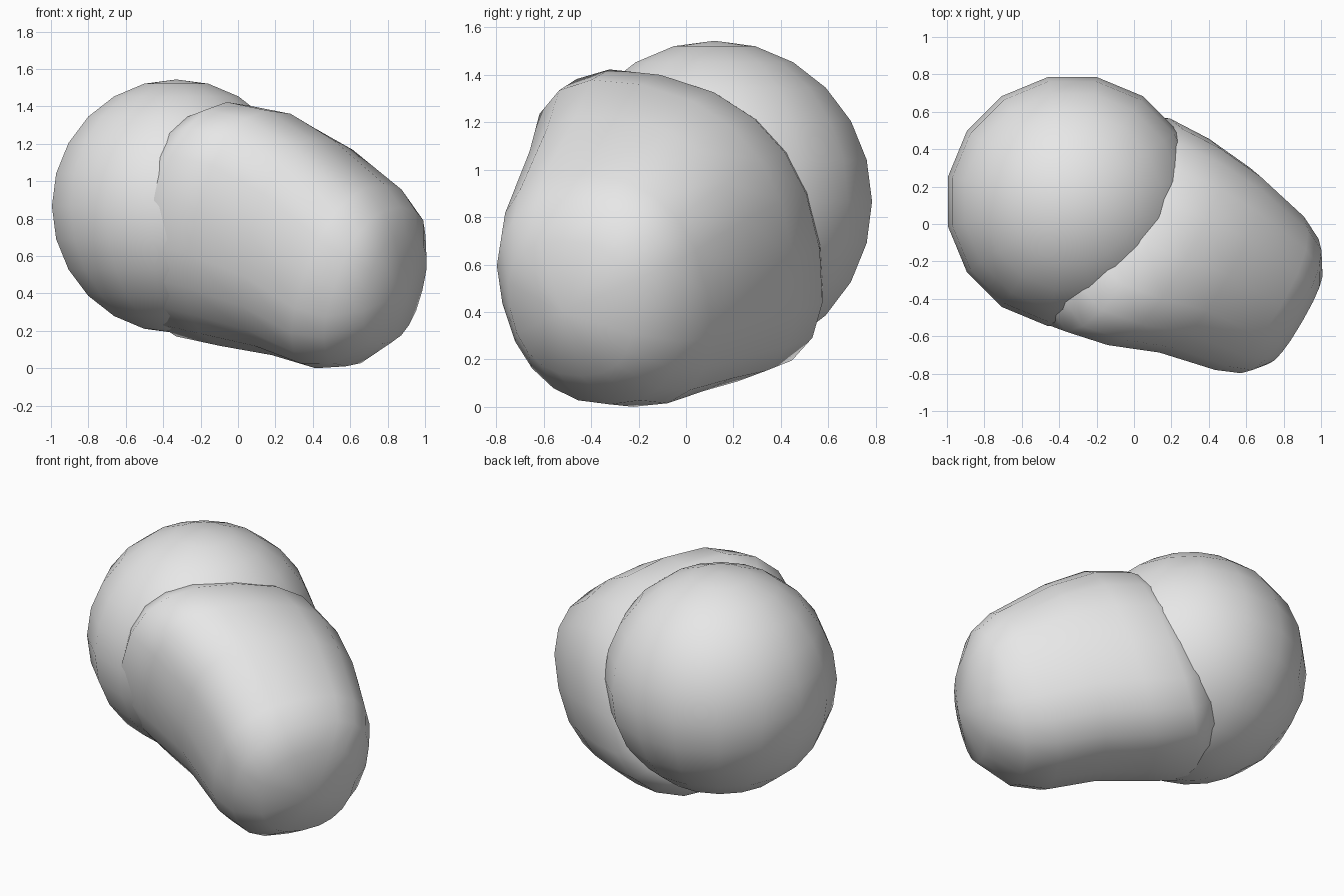
import bpy, bmesh
from math import cos, sin, pi
from mathutils import Matrix, Vector

default = bpy.data.objects.get("Cube")
if default:
    bpy.data.objects.remove(default)

grey = bpy.data.materials.new("plain grey")
grey.use_nodes = True
grey.diffuse_color = (0.8, 0.8, 0.8, 1)
grey.node_tree.nodes["Principled BSDF"].inputs["Base Color"].default_value = (0.8, 0.8, 0.8, 1)


def make_object(name, bm):
    bmesh.ops.recalc_face_normals(bm, faces=bm.faces)
    mesh = bpy.data.meshes.new(name)
    bm.to_mesh(mesh)
    bm.free()
    mesh.materials.append(grey)
    mesh.shade_smooth()
    obj = bpy.data.objects.new(name, mesh)
    bpy.context.collection.objects.link(obj)
    return obj


def power(value, exponent):
    return (1 if value >= 0 else -1) * abs(value) ** exponent


# Round ball at the rear
bm = bmesh.new()
bmesh.ops.create_uvsphere(bm, u_segments=16, v_segments=12, radius=0.678)
bmesh.ops.rotate(bm, verts=bm.verts, matrix=Matrix.Rotation(pi / 16, 3, 'Z'))
bmesh.ops.translate(bm, verts=bm.verts, vec=(-0.33, 0.12, 0.866))
make_object("rear_ball", bm)

# Blunt snout: rounded, slightly rolled sections swept forward and down
forward = Vector((0.866, -0.5, 0))
side = Vector((0.5, 0.866, 0))
up = Vector((0, 0, 1))
# (top reach, top z), (bottom reach, bottom z), half width, side shift, roll
sections = [
    ((-0.10, 1.34), (-0.48, 0.30), 0.54, -0.05, 0.19),
    ((0.12, 1.40), (-0.35, 0.17), 0.64, -0.055, 0.19),
    ((0.34, 1.36), (-0.10, 0.12), 0.62, -0.025, 0.18),
    ((0.58, 1.22), (0.20, 0.07), 0.555, 0.015, 0.13),
    ((0.90, 0.98), (0.47, 0.00), 0.485, 0.015, 0.03),
    ((1.00, 0.86), (0.66, 0.01), 0.425, 0.01, 0.00),
    ((1.04, 0.70), (0.89, 0.13), 0.30, 0.00, 0.00),
]
SIDES = 20
ROUNDNESS = 2 / 2.4
TOP_HEAVY = 0.06
bm = bmesh.new()
rings = []
for top, bottom, width, shift, roll in sections:
    high = forward * top[0] + up * top[1]
    low = forward * bottom[0] + up * bottom[1]
    middle, half = (high + low) / 2 + side * shift, (high - low) / 2
    across = (side - up * roll) * width
    ring = []
    for i in range(SIDES):
        a = 2 * pi * i / SIDES
        swell = 1 + TOP_HEAVY * sin(a)
        ring.append(bm.verts.new(middle + across * swell * power(cos(a), ROUNDNESS)
                                 + half * power(sin(a), ROUNDNESS)))
    rings.append(ring)
for first, second in zip(rings, rings[1:]):
    for i in range(SIDES):
        j = (i + 1) % SIDES
        bm.faces.new((first[i], first[j], second[j], second[i]))
# Close the hidden back and the domed front
for ring, reach, z in ((rings[0], -0.35, 0.85), (rings[-1], 1.04, 0.40)):
    tip = bm.verts.new(forward * reach + up * z)
    for i in range(SIDES):
        bm.faces.new((ring[i], ring[(i + 1) % SIDES], tip))
make_object("front_snout", bm)
